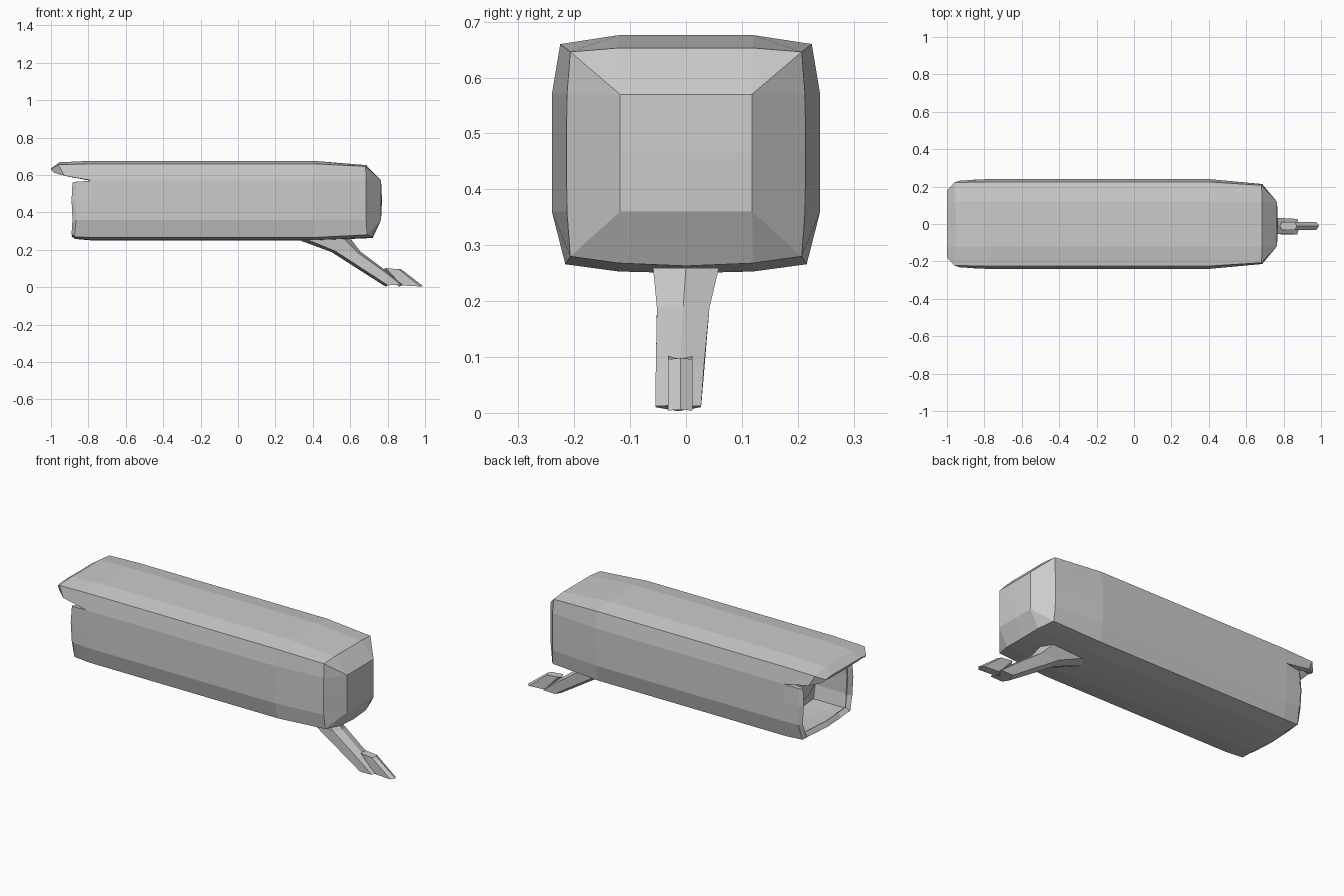
import bpy, bmesh, math

if "Cube" in bpy.data.objects:
    bpy.data.objects.remove(bpy.data.objects["Cube"])

# Half cross-section (y, z), from top centre round the +y side to bottom centre
FULL = [(0, .676), (.12, .676), (.225, .66), (.24, .57), (.24, .465),
        (.24, .36), (.216, .266), (.12, .253), (0, .25)]


def ring(x, pts):
    return [(x, y, z) for y, z in pts]


def scaled(x, s):
    return [(x, y * s, .463 + (z - .463) * s) for y, z in FULL]


def make_object(name, bm):
    bmesh.ops.remove_doubles(bm, verts=bm.verts, dist=1e-4)
    mesh = bpy.data.meshes.new(name)
    bm.to_mesh(mesh)
    bm.free()
    obj = bpy.data.objects.new(name, mesh)
    bpy.context.collection.objects.link(obj)
    return obj


def loft(bm, rings, closed=False, caps=False):
    """Bridge successive rings with quads, dropping collapsed corners."""
    rows = [[bm.verts.new(p) for p in r] for r in rings]
    n = len(rows[0])
    for a, b in zip(rows, rows[1:]):
        for i in range(n if closed else n - 1):
            j = (i + 1) % n
            bm.faces.new((a[i], b[i], b[j], a[j]))
    if caps:
        bm.faces.new(rows[0])
        bm.faces.new(rows[-1][::-1])


def mirror(obj):
    mod = obj.modifiers.new("mirror", 'MIRROR')
    mod.use_axis = (False, True, False)
    mod.merge_threshold = .001


# Main housing with faceted rear cap
rear = [(.685, 0, .653), (.685, .12, .653), (.682, .207, .646), (.685, .213, .57),
        (.685, .214, .465), (.685, .213, .36), (.69, .207, .28), (.715, .12, .268),
        (.72, 0, .263)]
cap = [(.765, y, z) for y, z in [(0, .57), (.118, .57), (.118, .57), (.118, .57),
       (.118, .465), (.118, .36), (.118, .36), (.118, .36), (0, .36)]]
bm = bmesh.new()
loft(bm, [ring(-.4, FULL), ring(.4, FULL), rear])
# Chamfer and end face of the cap
for i in range(8):
    corners = []
    for p in (rear[i], cap[i], cap[i + 1], rear[i + 1]):
        if p not in corners:
            corners.append(p)
    bm.faces.new([bm.verts.new(p) for p in corners])
mid = (.77, 0, .465)
for quad in ((cap[0], mid, cap[4], cap[1]), (mid, cap[8], cap[5], cap[4])):
    bm.faces.new([bm.verts.new(p) for p in quad])
mirror(make_object("housing", bm))

# Front hood: upper visor and lower lip, split by a side notch
notch = ring(-.78, FULL)
visor_bend = [(-.95, 0, .668), (-.955, .12, .668), (-.96, .222, .655), (-.93, .232, .597)]
visor_tip = [(-1, 0, .636), (-1, .12, .636), (-1, .18, .63), (-.985, .19, .612)]
lip = [(-.885, .218, .56), (-.89, .222, .465), (-.885, .22, .36),
       (-.89, .195, .285), (-.885, .12, .272), (-.89, 0, .27)]
lip_bend = [(-.865, .232, .564), (-.87, .236, .465), (-.865, .235, .36),
            (-.875, .21, .27), (-.865, .12, .26), (-.87, 0, .258)]
bm = bmesh.new()
loft(bm, [notch, ring(-.4, FULL)])
loft(bm, [visor_tip, visor_bend, notch[:4]])
loft(bm, [lip, lip_bend, notch[3:]])
hood = make_object("front_hood", bm)
mirror(hood)
shell = hood.modifiers.new("thickness", 'SOLIDIFY')
shell.thickness = .03
shell.offset = -1

# Bulkhead closing the recess
bm = bmesh.new()
half = scaled(-.66, .9)
bm.faces.new([bm.verts.new(p) for p in half])
mirror(make_object("bulkhead", bm))

# Lens barrel inside the recess
bpy.ops.mesh.primitive_cylinder_add(vertices=12, radius=.1, depth=.08,
                                    location=(-.7, 0, .48), rotation=(0, math.pi / 2, 0))
bpy.context.object.name = "lens"


def strut(name, sections):
    """Ridged bar; each section is upper (x, z), lower (x, z), centre y, half width."""
    rings = []
    for (ux, uz), (lx, lz), c, w in sections:
        sx, sz = (ux - lx) * .12, (uz - lz) * .12 + .006
        rings.append([(ux, c, uz), (ux - sx, c + w, uz - sz * .3), (lx + sx, c + w, lz + sz),
                      (lx, c, lz), (lx + sx, c - w, lz + sz), (ux - sx, c - w, uz - sz * .3)])
    bm = bmesh.new()
    loft(bm, rings, closed=True, caps=True)
    bmesh.ops.recalc_face_normals(bm, faces=bm.faces)
    return make_object(name, bm)


# Slanted support leg and its narrow foot
strut("support_leg", [((.6, .262), (.31, .258), 0, .059),
                      ((.655, .19), (.5, .188), -.005, .047),
                      ((.795, .085), (.7, .06), -.011, .043),
                      ((.885, .014), (.79, .003), -.014, .041)])
strut("foot", [((.87, .098), (.78, .096), -.01, .022),
               ((.99, .006), (.86, .003), -.01, .022)])
